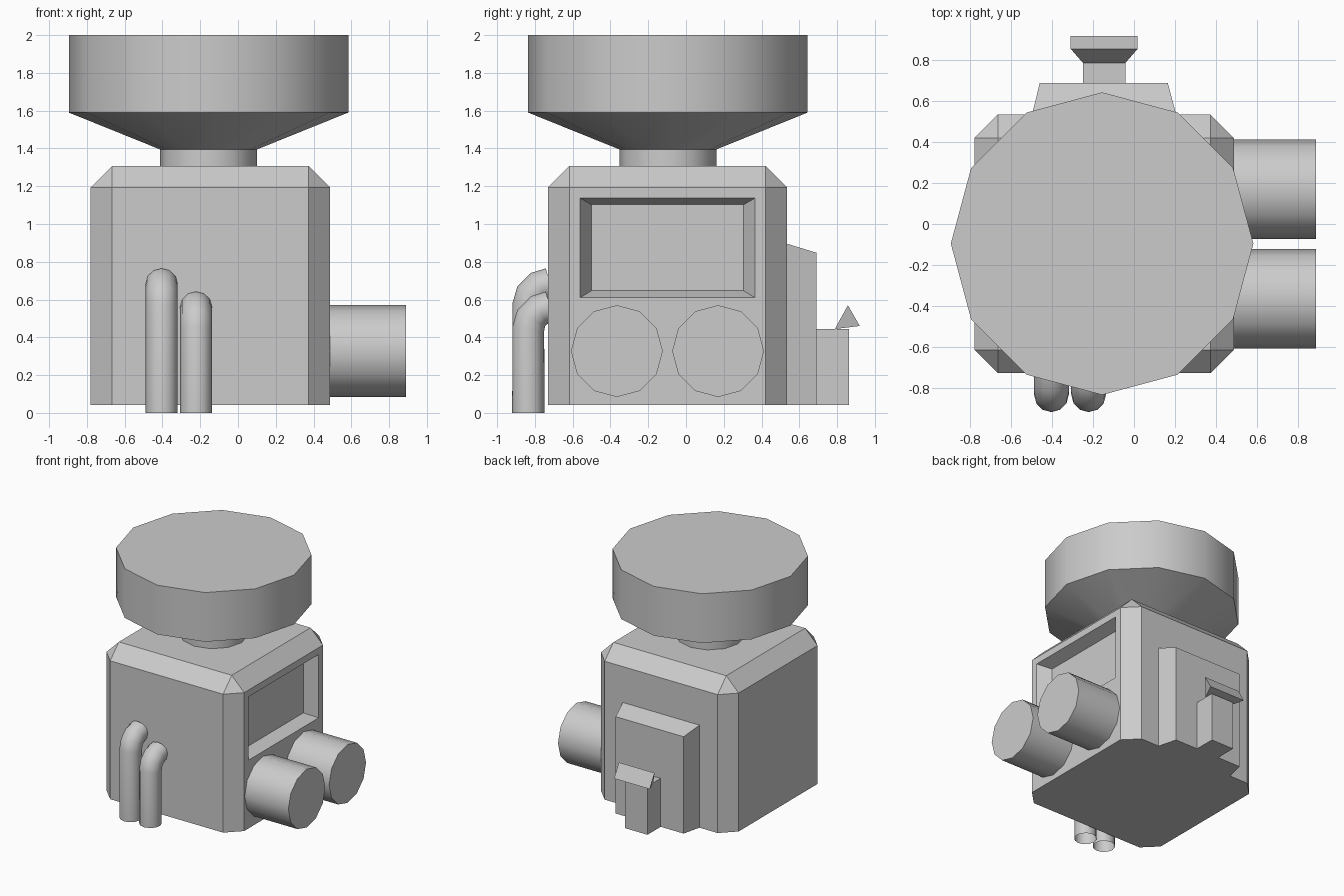
import bpy, bmesh
from math import sin, cos, pi, radians

if "Cube" in bpy.data.objects:
    bpy.data.objects.remove(bpy.data.objects["Cube"])


def loft(name, rings, smooth=False):
    """Skin a list of equal-length vertex rings and cap both ends."""
    bm = bmesh.new()
    vs = [[bm.verts.new(p) for p in ring] for ring in rings]
    n = len(vs[0])
    for a, b in zip(vs, vs[1:]):
        for i in range(n):
            j = (i + 1) % n
            bm.faces.new((a[i], a[j], b[j], b[i]))
    bm.faces.new(vs[0])
    bm.faces.new(vs[-1])
    bmesh.ops.recalc_face_normals(bm, faces=bm.faces)
    mesh = bpy.data.meshes.new(name)
    bm.to_mesh(mesh)
    bm.free()
    ob = bpy.data.objects.new(name, mesh)
    bpy.context.collection.objects.link(ob)
    if smooth:
        bpy.ops.object.select_all(action='DESELECT')
        bpy.context.view_layer.objects.active = ob
        ob.select_set(True)
        bpy.ops.object.shade_smooth_by_angle(angle=radians(35))
    return ob


def circle(r, n=12):
    return [(r * cos(2 * pi * i / n), r * sin(2 * pi * i / n)) for i in range(n)]


def rect_x(x, y0, y1, z0, z1):
    return [(x, y0, z0), (x, y1, z0), (x, y1, z1), (x, y0, z1)]


def rect_y(y, x0, x1, z0, z1):
    return [(x0, y, z0), (x1, y, z0), (x1, y, z1), (x0, y, z1)]


# Body: box chamfered everywhere except around the bottom
body = loft("body", [rect_x(-0.78, -0.73, 0.535, 0.042, 1.308),
                     rect_x(0.488, -0.73, 0.535, 0.042, 1.308)])
bm = bmesh.new()
bm.from_mesh(body.data)
edges = [e for e in bm.edges if max(v.co.z for v in e.verts) > 1]
bmesh.ops.bevel(bm, geom=edges, offset=0.114, offset_type='OFFSET',
                segments=1, profile=0.5, affect='EDGES')
bm.to_mesh(body.data)
bm.free()

# Window recess with sloping sides, cut into the right face
cutter = loft("window_cutter", [rect_x(0.588, -0.62, 0.425, 0.573, 1.172),
                                rect_x(0.388, -0.50, 0.305, 0.647, 1.102)])
cutter.hide_render = True
cutter.hide_set(True)
cut = body.modifiers.new("window", 'BOOLEAN')
cut.operation = 'DIFFERENCE'
cut.solver = 'EXACT'
cut.object = cutter

# Hopper: neck, flared cone and wide drum
profile = [(0.257, 1.30), (0.257, 1.395), (0.74, 1.59), (0.74, 2.0)]
loft("hopper", [[(x - 0.156, y - 0.096, z) for x, y in circle(r)]
                for r, z in profile], smooth=True)

# Two drums on the right side
for side, yc in (("front", -0.366), ("back", 0.17)):
    loft(side + "_drum", [[(x, yc + a, 0.327 + b) for a, b in circle(0.243)]
                          for x in (0.47, 0.89)], smooth=True)

# Two bent, open-ended pipes on the front
for name, x, zb in (("tall_pipe", -0.404, 0.568), ("short_pipe", -0.222, 0.445)):
    path = [(x, -0.835, 0)]
    path += [(x, -0.72 - 0.115 * cos(t), zb + 0.115 * sin(t))
             for t in (0, pi / 6, pi / 3, pi / 2)]
    curve = bpy.data.curves.new(name, 'CURVE')
    curve.dimensions = '3D'
    curve.bevel_depth = 0.085
    curve.bevel_resolution = 4
    spline = curve.splines.new('POLY')
    spline.points.add(len(path) - 1)
    for pt, co in zip(spline.points, path):
        pt.co = (*co, 1)
    bpy.context.collection.objects.link(bpy.data.objects.new(name, curve))

# Tapered back panel, spout block and flared wedge handle
loft("back_panel", [rect_y(0.53, -0.50, 0.208, 0.042, 0.897),
                    rect_y(0.69, -0.461, 0.165, 0.042, 0.848)])
loft("spout_block", [rect_y(0.685, -0.25, -0.042, 0.042, 0.445),
                     rect_y(0.864, -0.25, -0.042, 0.042, 0.445)])
loft("wedge_handle", [[(-0.146 + s * 0.164, 0.857, 0.57),
                       (-0.146 + s * 0.164, 0.92, 0.46),
                       (-0.146 + s * 0.104, 0.788, 0.444)] for s in (-1, 1)])
